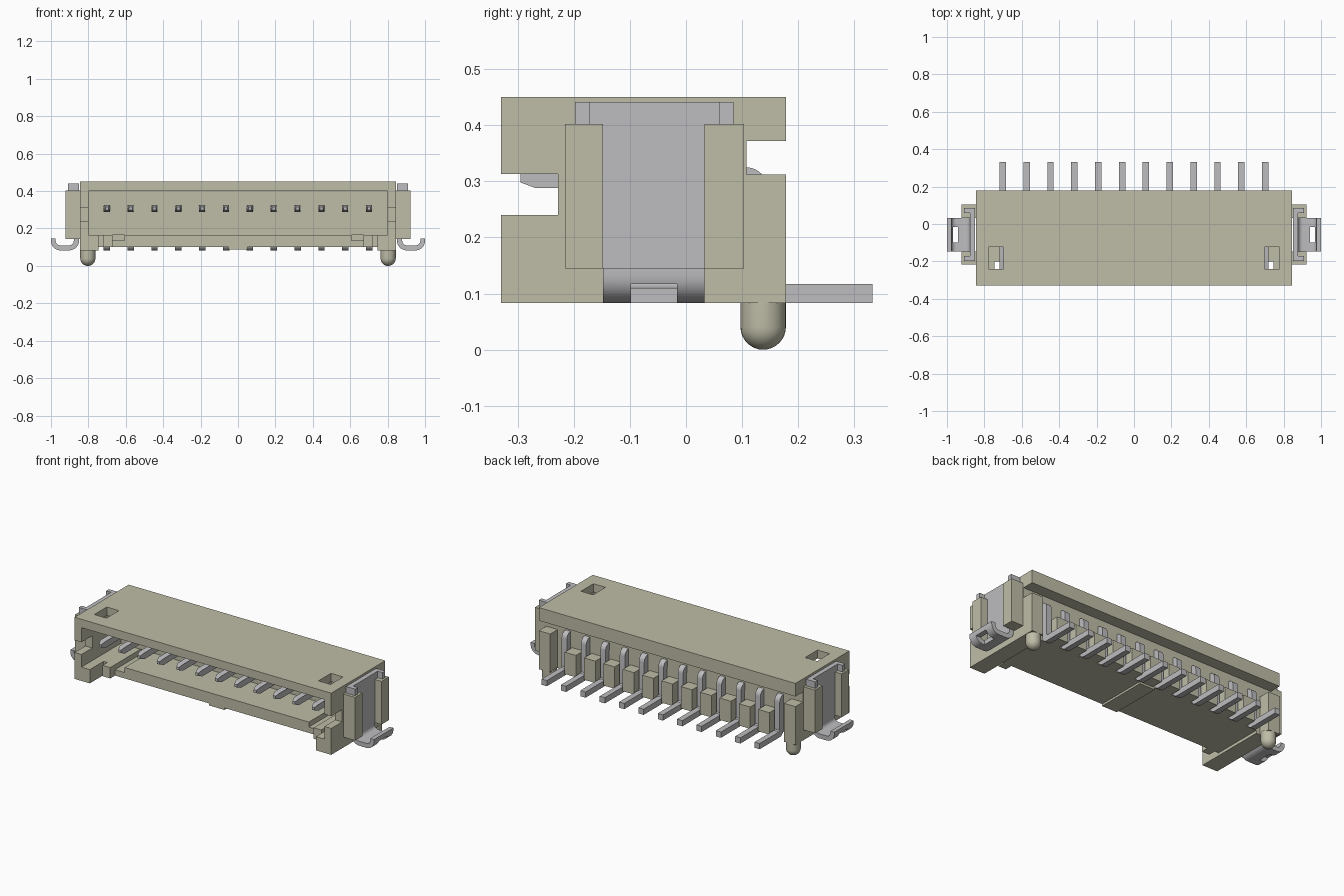
import bpy, bmesh, math
from mathutils import Vector

if "Cube" in bpy.data.objects:
    bpy.data.objects.remove(bpy.data.objects["Cube"])


def material(name, rgb):
    m = bpy.data.materials.new(name)
    m.use_nodes = True
    m.diffuse_color = (*rgb, 1)
    bsdf = m.node_tree.nodes["Principled BSDF"]
    bsdf.inputs["Base Color"].default_value = (*rgb, 1)
    bsdf.inputs["Roughness"].default_value = 0.6
    return m


BEIGE = material("beige plastic", (0.52, 0.51, 0.39))
METAL = material("tin metal", (0.51, 0.51, 0.525))


def finish(name, bm, mat, mirror=False, smooth=False):
    bmesh.ops.recalc_face_normals(bm, faces=bm.faces)
    me = bpy.data.meshes.new(name)
    bm.to_mesh(me)
    bm.free()
    ob = bpy.data.objects.new(name, me)
    bpy.context.collection.objects.link(ob)
    me.materials.append(mat)
    if smooth:
        bpy.ops.object.select_all(action='DESELECT')
        ob.select_set(True)
        bpy.context.view_layer.objects.active = ob
        bpy.ops.object.shade_smooth_by_angle(angle=math.radians(35))
    if mirror:
        ob.modifiers.new("Mirror", 'MIRROR').use_mirror_merge = False
    return ob


def add_prism(bm, pts, axis, a, b):
    """Extrude a 2D profile along an axis; the profile uses the other two axes in order."""
    def place(p, d):
        c = list(p)
        c.insert(axis, d)
        return c
    face = bm.faces.new([bm.verts.new(place(p, a)) for p in pts])
    res = bmesh.ops.extrude_face_region(bm, geom=[face])
    new = [v for v in res["geom"] if isinstance(v, bmesh.types.BMVert)]
    for v in new:
        v.co[axis] = b


def prism(name, pts, axis, a, b, mat, **kw):
    bm = bmesh.new()
    add_prism(bm, pts, axis, a, b)
    return finish(name, bm, mat, **kw)


def boxes(name, ranges, mat, **kw):
    bm = bmesh.new()
    for x0, x1, y0, y1, z0, z1 in ranges:
        add_prism(bm, [(x0, y0), (x1, y0), (x1, y1), (x0, y1)], 2, z0, z1)
    return finish(name, bm, mat, **kw)


def cut(ob, ranges):
    """Subtract boxes from an object and bake the result."""
    cutter = boxes("cutter", ranges, ob.data.materials[0])
    cutter.hide_render = True
    mod = ob.modifiers.new("Cut", 'BOOLEAN')
    mod.operation, mod.solver, mod.object = 'DIFFERENCE', 'EXACT', cutter
    # the cut comes before any mirror
    ob.modifiers.move(len(ob.modifiers) - 1, 0)
    bpy.ops.object.select_all(action='DESELECT')
    ob.select_set(True)
    bpy.context.view_layer.objects.active = ob
    bpy.ops.object.modifier_apply(modifier="Cut")
    bpy.data.objects.remove(cutter)


def arc(cx, cy, r, a0, a1, n=8):
    return [(cx + r * math.cos(math.radians(a0 + (a1 - a0) * i / n)),
             cy + r * math.sin(math.radians(a0 + (a1 - a0) * i / n))) for i in range(n + 1)]


# Side walls with front and rear notches
wall = [(-.33, .083), (.178, .083), (.178, .312), (.108, .312), (.108, .372), (.178, .372),
        (.178, .45), (-.33, .45), (-.33, .313), (-.228, .313), (-.228, .24), (-.33, .24)]
prism("side_walls", wall, 0, .80, .845, BEIGE, mirror=True)

# Runners along the inner bottom edges and the rear posts
boxes("bottom_runners", [(.745, .80, -.33, .108, .083, .165)], BEIGE, mirror=True)
boxes("rear_posts", [(.77, .80, .108, .178, .083, .312)], BEIGE, mirror=True)

# Roof with two inspection holes, and its rear overhang
roof = boxes("roof", [(-.80, .80, -.33, .108, .40, .45)], BEIGE)
cut(roof, [(s * .738 - .04, s * .738 + .04, -.24, -.123, .38, .47) for s in (-1, 1)])
boxes("roof_overhang", [(-.80, .80, .108, .178, .372, .45)], BEIGE)

# Floor with two grooves and a shallow central rib below
half = [(.745, .10), (.745, .165), (.67, .165), (.67, .135), (.607, .135), (.607, .165)]
prism("floor", half + [(-x, z) for x, z in reversed(half)], 1, -.20, .108, BEIGE)
boxes("floor_rib", [(-.05, .05, -.20, .108, .088, .10)], BEIGE)
boxes("floor_tabs", [(.67, .72, -.245, -.20, .10, .165)], BEIGE, mirror=True)

# Back wall carrying the pins
boxes("back_wall", [(-.80, .80, .04, .108, .165, .40)], BEIGE)

PINS = 12
pitch = 1.402 / (PINS - 1)
pin_x = [-.701 + i * pitch for i in range(PINS)]

# Spacer blocks between the pin legs
boxes("pin_spacers", [(x + pitch / 2 - .037, x + pitch / 2 + .037, .108, .178, .10, .23)
                      for x in pin_x[:-1]], BEIGE)

# Bent contact pins with tapered tips
pin = [(-.295, .298), (-.268, .288), (.10, .288), (.11, .28)]
pin += arc(.142, .115, .032, 180, 270, 5)
pin += [(.332, .083), (.332, .117), (.15, .117), (.144, .123)]
pin += arc(.108, .289, .036, 0, 90, 6)
pin += [(-.268, .325), (-.295, .315)]
bm = bmesh.new()
for x in pin_x:
    add_prism(bm, pin, 0, x - .017, x + .017)
for v in bm.verts:
    if v.co.y < -.29:
        x = min(pin_x, key=lambda p: abs(p - v.co.x))
        v.co.x = x + (v.co.x - x) * .5
finish("contact_pins", bm, METAL, smooth=True)

# Rounded locating pegs
bm = bmesh.new()
bmesh.ops.create_uvsphere(bm, u_segments=32, v_segments=16, radius=.0405)
bmesh.ops.delete(bm, geom=[v for v in bm.verts if v.co.z > .001], context='VERTS')
rim = [e for e in bm.edges if e.is_boundary]
res = bmesh.ops.extrude_edge_only(bm, edges=rim)
top = [v for v in res["geom"] if isinstance(v, bmesh.types.BMVert)]
bmesh.ops.translate(bm, verts=top, vec=Vector((0, 0, .05)))
bmesh.ops.holes_fill(bm, edges=[e for e in bm.edges if e.is_boundary], sides=0)
bmesh.ops.translate(bm, verts=bm.verts, vec=Vector((.803, .1375, .0405)))
finish("locating_pegs", bm, BEIGE, mirror=True, smooth=True)

# Side rails that hold the solder clips
boxes("clip_rails", [(.845, .922, -.216, -.148, .145, .402),
                     (.845, .922, .033, .103, .145, .402)], BEIGE, mirror=True)

# Solder clip: channel-shaped upper part
channel = [(.85, -.198), (.91, -.198), (.91, -.172), (.878, -.172),
           (.878, .06), (.91, .06), (.91, .085), (.85, .085)]
prism("clip_channels", channel, 2, .15, .441, METAL, mirror=True)

# Solder clip: curved foot with an upturned end and a window
foot = [(.85, .15)] + arc(.902, .135, .052, 180, 270) + arc(.95, .133, .05, 270, 360)
foot += [(1.0, .146), (.975, .146)]
foot += arc(.95, .135, .025, 360, 270) + arc(.902, .134, .024, 270, 180) + [(.878, .15)]
clip = prism("clip_feet", foot, 1, -.148, .033, METAL, smooth=True, mirror=True)
cut(clip, [(.94, 1.02, -.098, -.016, .05, .117)])
